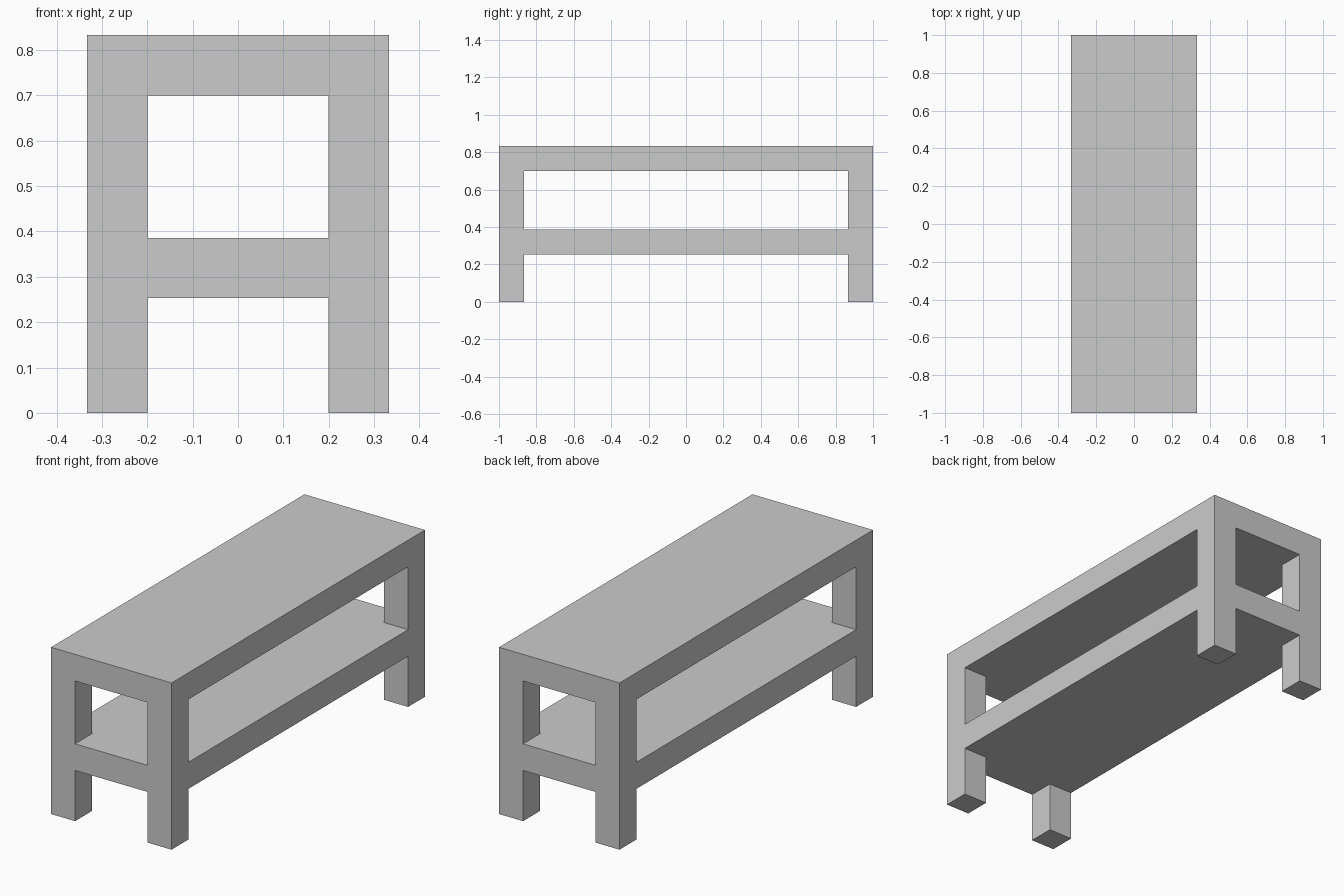
import bpy
import bmesh

if "Cube" in bpy.data.objects:
    bpy.data.objects.remove(bpy.data.objects["Cube"])

HX, HY, H = 0.333, 1.0, 0.833   # half width, half length, height
T = 0.133                       # leg and board thickness
SHELF_Z = 0.253


def prism(name, outline, z0, z1):
    """Extrude a flat outline from z0 up to z1."""
    bm = bmesh.new()
    base = bm.faces.new([bm.verts.new((x, y, z0)) for x, y in outline])
    top = bmesh.ops.extrude_face_region(bm, geom=[base], use_keep_orig=True)
    verts = [v for v in top["geom"] if isinstance(v, bmesh.types.BMVert)]
    bmesh.ops.translate(bm, verts=verts, vec=(0, 0, z1 - z0))
    bmesh.ops.recalc_face_normals(bm, faces=bm.faces)
    mesh = bpy.data.meshes.new(name)
    bm.to_mesh(mesh)
    bm.free()
    obj = bpy.data.objects.new(name, mesh)
    bpy.context.collection.objects.link(obj)
    return obj


def rect(x0, x1, y0, y1):
    return [(x0, y0), (x1, y0), (x1, y1), (x0, y1)]


# Table top
prism("table_top", rect(-HX, HX, -HY, HY), H - T, H)

# Four corner legs, flush with the top
for sx, side in ((-1, "left"), (1, "right")):
    for sy, end in ((-1, "front"), (1, "back")):
        xs = sorted((sx * HX, sx * (HX - T)))
        ys = sorted((sy * HY, sy * (HY - T)))
        prism(f"{end}_{side}_leg", rect(*xs, *ys), 0, H - T)

# Lower shelf, notched at the corners to fit around the legs
ix, iy = HX - T, HY - T
shelf = [(-ix, -HY), (ix, -HY), (ix, -iy), (HX, -iy), (HX, iy), (ix, iy),
         (ix, HY), (-ix, HY), (-ix, iy), (-HX, iy), (-HX, -iy), (-ix, -iy)]
prism("lower_shelf", shelf, SHELF_Z, SHELF_Z + T)
